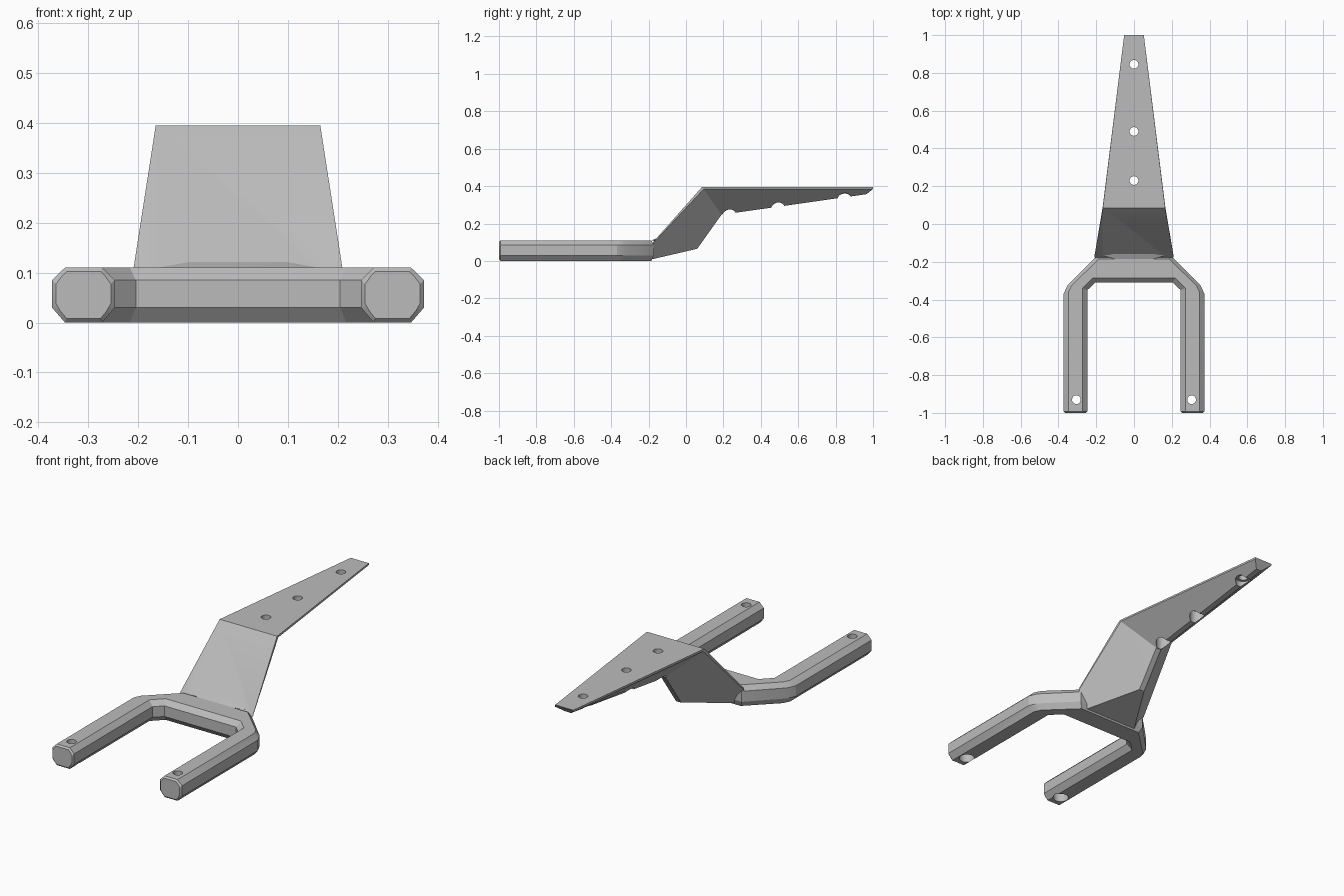
import bpy, bmesh
from mathutils import Vector

if "Cube" in bpy.data.objects:
    bpy.data.objects.remove(bpy.data.objects["Cube"])

grey = bpy.data.materials.new("mid_grey")
grey.use_nodes = True
GREY = (0.5, 0.5, 0.5, 1)
grey.diffuse_color = GREY
grey.node_tree.nodes["Principled BSDF"].inputs["Base Color"].default_value = GREY


def finish(bm, name):
    bmesh.ops.remove_doubles(bm, verts=bm.verts, dist=0.0005)
    bmesh.ops.recalc_face_normals(bm, faces=bm.faces)
    mesh = bpy.data.meshes.new(name)
    bm.to_mesh(mesh)
    bm.free()
    ob = bpy.data.objects.new(name, mesh)
    bpy.context.collection.objects.link(ob)
    mesh.materials.append(grey)
    return ob


def loft(name, rings):
    """Bridge closed rings of equal length and cap both ends."""
    bm = bmesh.new()
    rows = [[bm.verts.new(p) for p in ring] for ring in rings]
    for a, b in zip(rows, rows[1:]):
        for i in range(len(a)):
            j = (i + 1) % len(a)
            bm.faces.new((a[i], a[j], b[j], b[i]))
    bm.faces.new(rows[0])
    bm.faces.new(rows[-1])
    return finish(bm, name)


def mirrored(half):
    """Close a half outline by reflecting it across x."""
    return half + [(-p[0], *p[1:]) for p in reversed(half)]


def boolean(target, tool, operation):
    mod = target.modifiers.new(tool.name, "BOOLEAN")
    mod.operation, mod.object, mod.solver = operation, tool, "EXACT"
    bpy.context.view_layer.objects.active = target
    bpy.ops.object.modifier_apply(modifier=mod.name)
    bpy.data.objects.remove(tool)


# Fork: plan outline, wide at mid height and inset at top and bottom
wide = mirrored([(0.205, -0.31), (0.247, -0.35), (0.247, -1), (0.373, -1),
                 (0.373, -0.37), (0.352, -0.325), (0.2, -0.172)])
narrow = mirrored([(0.217, -0.285), (0.272, -0.34), (0.272, -1), (0.347, -1),
                   (0.347, -0.36), (0.33, -0.325), (0.185, -0.185)])
levels = [(narrow, 0), (wide, 0.03), (wide, 0.085), (narrow, 0.11)]
bracket = loft("fork_bracket", [[(x, y, z) for x, y in o] for o, z in levels])

# Neck and tail: thin top edge, sides tapering to a narrow lower ridge
sections = [
    [(0.21, -0.172, 0.105), (0.21, -0.175, 0.095), (0.175, -0.22, 0)],
    [(0.165, 0.085, 0.395), (0.165, 0.095, 0.385), (0.015, 0.06, 0.065)],
    [(0.165, 0.085, 0.395), (0.165, 0.095, 0.385), (0.015, 0.19, 0.247)],
    [(0.052, 1, 0.395), (0.052, 1, 0.385), (0.015, 0.965, 0.357)],
]
boolean(bracket, loft("neck_and_tail", [mirrored(s) for s in sections]), "UNION")

# Small blend where the neck rises from the fork
bm = bmesh.new()
for p in mirrored([(0.16, -0.17, 0.109), (0.1, -0.142, 0.128),
                   (0.1, -0.185, 0.109), (0.1, -0.1, 0.1)]):
    bm.verts.new(p)
bmesh.ops.convex_hull(bm, input=bm.verts)
boolean(bracket, finish(bm, "neck_blend"), "UNION")


def drill(x, y, radius, z0, z1):
    bm = bmesh.new()
    bmesh.ops.create_cone(bm, cap_ends=True, segments=32, radius1=radius,
                          radius2=radius, depth=z1 - z0)
    bmesh.ops.translate(bm, verts=bm.verts, vec=Vector((x, y, (z0 + z1) / 2)))
    boolean(bracket, finish(bm, "drill"), "DIFFERENCE")


# Screw holes, each with a counterbore from below
for x, y, seat in [(0.305, -0.93, 0.05), (-0.305, -0.93, 0.05),
                   (0, 0.23, 0.34), (0, 0.49, 0.35), (0, 0.845, 0.365)]:
    drill(x, y, 0.023, -0.1, 0.5)
    drill(x, y, 0.038, -0.1, seat)

# Soft edge round the fork tips
bm = bmesh.new()
bm.from_mesh(bracket.data)
tips = [e for e in bm.edges if all(v.co.y < -0.999 for v in e.verts)]
bmesh.ops.bevel(bm, geom=tips, offset=0.008, segments=1, affect="EDGES")
bm.to_mesh(bracket.data)
bm.free()

bpy.ops.object.select_all(action="DESELECT")
bracket.select_set(True)
bpy.context.view_layer.objects.active = bracket
bpy.ops.object.shade_smooth_by_angle(angle=0.4)
